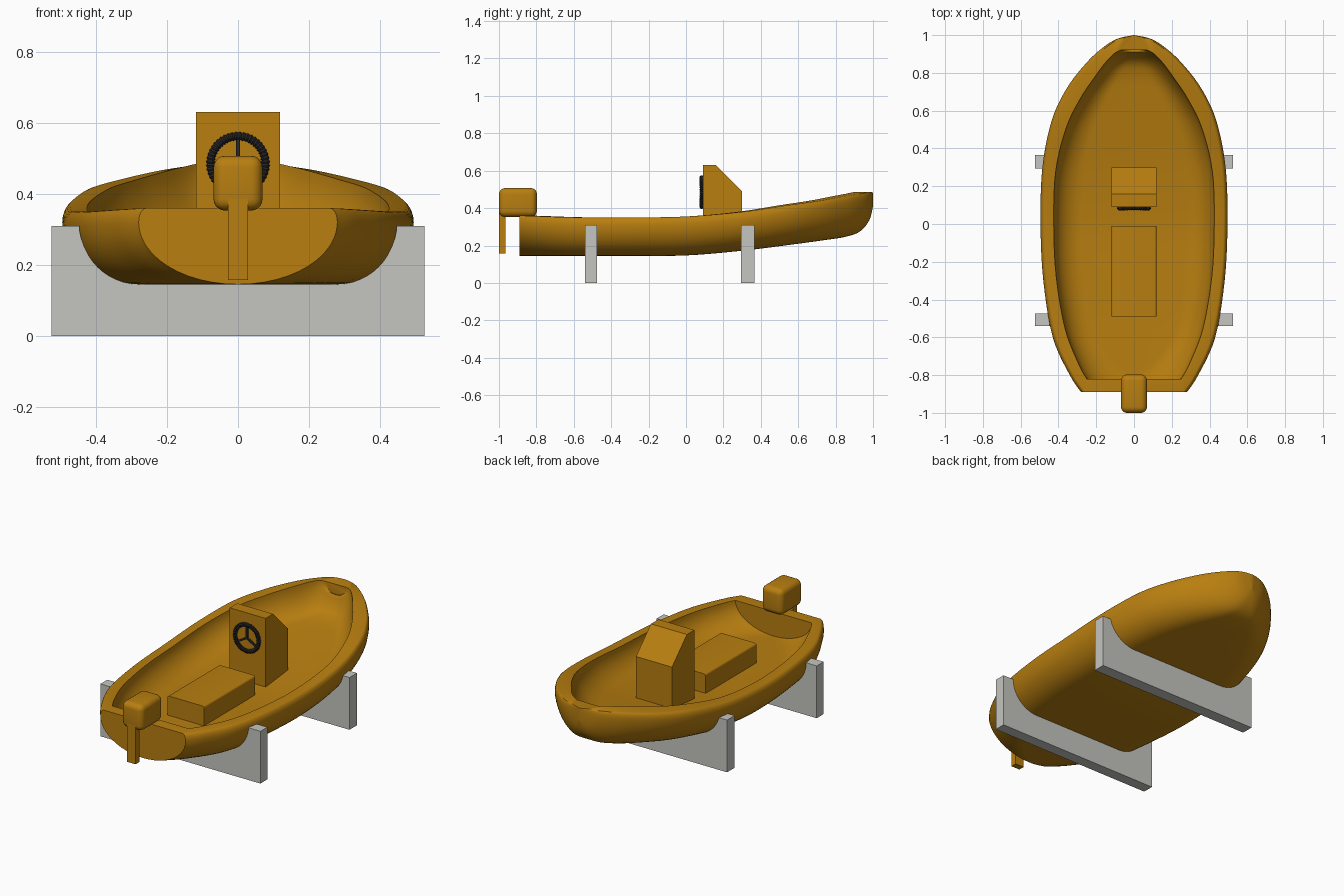
import bpy, bmesh, math
from mathutils import Matrix, Vector

if "Cube" in bpy.data.objects:
    bpy.data.objects.remove(bpy.data.objects["Cube"], do_unlink=True)


def material(name, rgb):
    m = bpy.data.materials.new(name)
    m.use_nodes = True
    m.diffuse_color = (*rgb, 1)
    bsdf = next(n for n in m.node_tree.nodes if n.type == 'BSDF_PRINCIPLED')
    bsdf.inputs["Base Color"].default_value = (*rgb, 1)
    return m


OCHRE = material("ochre", (0.48, 0.21, 0.005))
GREY = material("light grey", (0.56, 0.56, 0.53))
BLACK = material("black", (0.02, 0.02, 0.022))


def finish(name, bm, mat, smooth=False):
    bmesh.ops.recalc_face_normals(bm, faces=bm.faces)
    mesh = bpy.data.meshes.new(name)
    bm.to_mesh(mesh)
    bm.free()
    mesh.materials.append(mat)
    ob = bpy.data.objects.new(name, mesh)
    bpy.context.collection.objects.link(ob)
    if smooth:
        bpy.ops.object.select_all(action='DESELECT')
        ob.select_set(True)
        bpy.context.view_layer.objects.active = ob
        bpy.ops.object.shade_smooth_by_angle(angle=math.radians(35))
    return ob


def box(name, lo, hi, mat, bevel=0, pick=None):
    """Box between two corners, with optional rounding of the picked edges."""
    bm = bmesh.new()
    lo, hi = Vector(lo), Vector(hi)
    bmesh.ops.create_cube(bm, size=1)
    for v in bm.verts:
        v.co = Vector(a * b for a, b in zip(v.co, hi - lo)) + (lo + hi) / 2
    if bevel:
        edges = [e for e in bm.edges if pick is None or pick(e)]
        bmesh.ops.bevel(bm, geom=edges, offset=bevel, segments=5,
                        profile=0.5, affect='EDGES')
    return finish(name, bm, mat, bevel > 0)


def prism(name, points, direction, mat):
    """Extrude a closed flat outline along a direction."""
    bm = bmesh.new()
    face = bm.faces.new([bm.verts.new(p) for p in points])
    new = bmesh.ops.extrude_face_region(bm, geom=[face])["geom"]
    bmesh.ops.translate(bm, vec=direction,
                        verts=[g for g in new if isinstance(g, bmesh.types.BMVert)])
    return finish(name, bm, mat)


def bridge(bm, a, b):
    for i in range(len(a)):
        j = (i + 1) % len(a)
        bm.faces.new((a[i], a[j], b[j], b[i]))


# Hull stations: y, half beam, flat bottom, sheer height, keel height, inner half beam
STATIONS = [
    (-.89, .28, 0, .36, .145, .25),
    (-.8, .34, .11, .357, .145, .295),
    (-.6, .43, .26, .351, .145, .365),
    (-.3, .48, .31, .35, .145, .412),
    (0, .495, .325, .355, .147, .425),
    (.3, .485, .31, .38, .172, .415),
    (.55, .435, .25, .416, .203, .36),
    (.72, .355, .17, .44, .226, .285),
    (.85, .255, .09, .463, .246, .205),
    (.93, .17, .04, .477, .275, .15),
    (.98, .09, .01, .486, .335, .105),
    (1, 0, 0, .483, .41, .07),
]


def blend(rows, steps):
    """Smooth curve through the rows."""
    out = []
    last = len(rows) - 1
    for i in range(last):
        quad = [Vector(rows[min(max(i + d, 0), last)]) for d in (-1, 0, 1, 2)]
        a, b, c, d = quad
        for k in range(steps):
            t = k / steps
            out.append(b + (c - a) * t / 2 + (a * 2 - b * 5 + c * 4 - d) * t**2 / 2
                       + (b * 3 - a - c * 3 + d) * t**3 / 2)
    return out + [Vector(rows[-1])]


def outer_half(st):
    y, w, flat, sheer, keel, _ = st
    flat = min(max(flat, 0), w)
    mid = sheer - min(.04, (sheer - keel) * .4)
    lip = min(.022, w * .3)
    pts = [(0, y, keel)]
    for i in range(13):
        a = math.pi / 2 * i / 12
        pts.append((flat + (w - flat) * math.sin(a), y, mid - (mid - keel) * math.cos(a)))
    for i in range(1, 6):
        a = math.pi / 2 * i / 5
        pts.append((w - lip * (1 - math.cos(a)), y, mid + (sheer - mid) * math.sin(a)))
    return pts


def inner_half(st):
    _, w, flat, sheer, keel, wi = st
    y = -.82 + (st[0] + .89) * 1.74 / 1.89
    floor = min(keel + .07, sheer - .06)
    flat = min(max(flat * .85, 0), wi)
    pts = []
    for i in range(13):
        a = math.pi / 2 * i / 12
        pts.append((flat + (wi - flat) * math.cos(a), y, sheer - (sheer - floor) * math.sin(a)))
    return pts + [(0, y, floor)]


# Hull: closed rings of outer skin, gunwale and inner skin
stations = blend(STATIONS, 5)
bm = bmesh.new()
rings = []
for st in stations:
    outer, inner = outer_half(st), inner_half(st)
    half = outer + inner
    full = half + [(-x, y, z) for x, y, z in reversed(half[1:-1])]
    rings.append([bm.verts.new(p) for p in full])
for a, b in zip(rings, rings[1:]):
    bridge(bm, a, b)
n, m = len(outer), len(half)
for ring in (rings[0], rings[-1]):
    left = len(ring) - n + 1
    bm.faces.new(ring[:n] + ring[left:])
    bm.faces.new(ring[n:left])
    bm.faces.new((ring[n - 1], ring[n], ring[left - 1], ring[left]))
bmesh.ops.remove_doubles(bm, verts=bm.verts, dist=.0002)
finish("hull", bm, OCHRE, True)

# Cradles shaped to the hull bottom
TOP = .31
for name, y0, y1 in (("rear_cradle", -.54, -.475), ("front_cradle", .295, .365)):
    st = min(stations, key=lambda s: abs(s[0] - (y0 + y1) / 2))
    curve = [(x * .985, z + .008) for x, _, z in outer_half(st)[1:] if z + .008 < TOP]
    curve.append((curve[-1][0], TOP))
    side = [(.525, 0), (.525, TOP)] + curve[::-1]
    outline = side + [(-x, z) for x, z in reversed(side)]
    prism(name, [(x, y0, z) for x, z in outline], (0, y1 - y0, 0), GREY)

# Console with sloped front
shape = [(.09, .19), (.09, .63), (.16, .63), (.3, .49), (.3, .19)]
prism("console", [(-.118, y, z) for y, z in shape], (.236, 0, 0), OCHRE)

# Bench with rounded long top edges
box("bench", (-.12, -.49, .19), (.12, -.01, .33), OCHRE, .012,
    lambda e: all(v.co.z > .3 for v in e.verts) and abs(e.verts[0].co.y - e.verts[1].co.y) > .1)

# Outboard motor
box("motor_cowl", (-.069, -1, .353), (.069, -.797, .507), OCHRE, .032)
box("motor_leg", (-.028, -1, .157), (.028, -.965, .42), OCHRE)

# Steering wheel: ridged ring and three spokes
HUB = Vector((0, .084, .485))
bm = bmesh.new()
rings = []
COUNT = 96
for i in range(COUNT):
    a = math.tau * i / COUNT
    thick = .0125 if i % 2 else .0095
    ring = []
    for k in range(10):
        b = math.tau * k / 10
        r = .0775 + thick * math.cos(b)
        ring.append(bm.verts.new(HUB + Vector((r * math.cos(a), thick * math.sin(b), r * math.sin(a)))))
    rings.append(ring)
for i in range(COUNT):
    bridge(bm, rings[i], rings[(i + 1) % COUNT])
finish("steering_wheel", bm, BLACK)

for i in range(3):
    spoke = box(f"wheel_spoke_{i + 1}", (-.005, -.005, 0), (.005, .005, .075), BLACK)
    spoke.matrix_world = Matrix.Translation(HUB) @ Matrix.Rotation(math.tau * i / 3, 4, 'Y')
